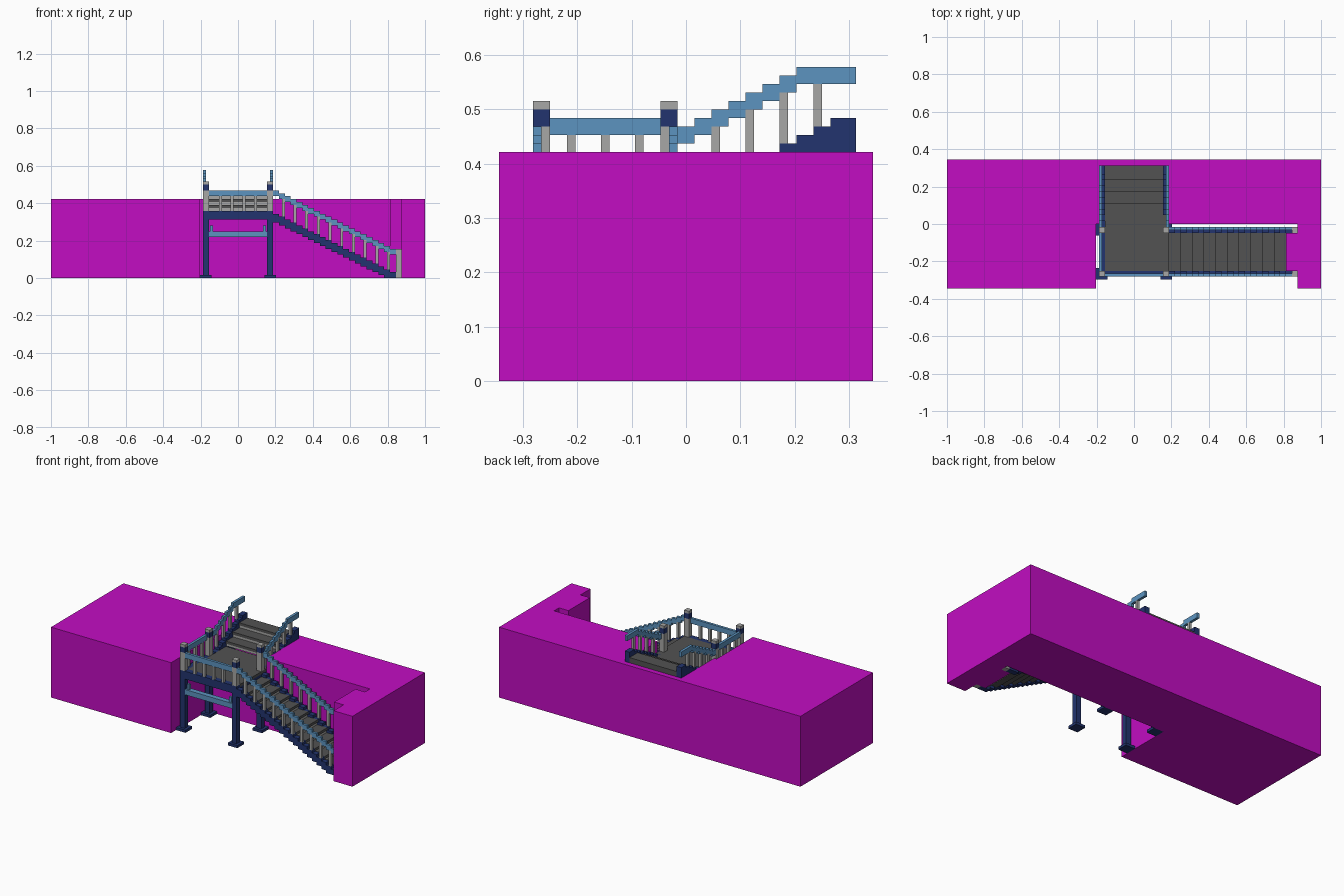
import bpy, bmesh
from mathutils import Vector

old = bpy.data.objects.get("Cube")
if old:
    bpy.data.objects.remove(old, do_unlink=True)

U = 1 / 64  # grid unit; all sizes below are in units


def material(name, r, g, b):
    m = bpy.data.materials.new(name)
    m.use_nodes = True
    m.diffuse_color = (r, g, b, 1)
    m.node_tree.nodes["Principled BSDF"].inputs["Base Color"].default_value = (r, g, b, 1)
    return m


MAGENTA = material("magenta", 0.54, 0.004, 0.54)
BLUE = material("light blue", 0.107, 0.296, 0.527)
NAVY = material("navy", 0.016, 0.034, 0.156)
GREY = material("light grey", 0.39, 0.39, 0.38)
DARK = material("dark grey", 0.084, 0.084, 0.084)


def finish(bm, name, mat):
    bmesh.ops.recalc_face_normals(bm, faces=bm.faces)
    mesh = bpy.data.meshes.new(name)
    bm.to_mesh(mesh)
    bm.free()
    mesh.materials.append(mat)
    ob = bpy.data.objects.new(name, mesh)
    bpy.context.collection.objects.link(ob)
    return ob


def boxes(name, mat, items):
    """Boxes given as (x0, x1, y0, y1, z0, z1)."""
    bm = bmesh.new()
    for x0, x1, y0, y1, z0, z1 in items:
        vs = bmesh.ops.create_cube(bm, size=1)["verts"]
        for v in vs:
            v.co = Vector(((x0 + x1) / 2 + v.co.x * (x1 - x0),
                           (y0 + y1) / 2 + v.co.y * (y1 - y0),
                           (z0 + z1) / 2 + v.co.z * (z1 - z0))) * U
    return finish(bm, name, mat)


def extrude(name, mat, pts, axis, a, b):
    """Extrude a 2D profile along x, y or z from a to b."""
    place = {"x": lambda p, q: (a, p, q), "y": lambda p, q: (p, a, q),
             "z": lambda p, q: (p, q, a)}[axis]
    bm = bmesh.new()
    face = bm.faces.new([bm.verts.new(Vector(place(p, q)) * U) for p, q in pts])
    ext = bmesh.ops.extrude_face_region(bm, geom=[face], use_keep_orig=True)["geom"]
    shift = Vector([(b - a) * U if c == axis else 0 for c in "xyz"])
    bmesh.ops.translate(bm, vec=shift, verts=[g for g in ext if isinstance(g, bmesh.types.BMVert)])
    return finish(bm, name, mat)


def stepped(cols):
    """Outline of a stepped band from (start, end, bottom, top) columns."""
    top, bottom = [], []
    for s, e, lo, hi in cols:
        top += [(s, hi), (e, hi)]
        bottom += [(s, lo), (e, lo)]
    pts = []
    for p in top + bottom[::-1]:
        if not pts or pts[-1] != p:
            pts.append(p)
    return pts


# Surrounding block with the front recess and the upper stair pit
plan = [(-64, -22), (-13, -22), (-13, 0), (56, 0), (56, -3), (52, -3), (52, -16),
        (56, -16), (56, -22), (64, -22), (64, 22), (-64, 22)]
block = extrude("surrounding_block", MAGENTA, plan, "z", 0, 27)
cutter = boxes("pit_cutter", MAGENTA, [(-12, 12, -1, 20, 20, 30)])
cutter.hide_render = True
mod = block.modifiers.new("pit", "BOOLEAN")
mod.operation = "DIFFERENCE"
mod.solver = "EXACT"
mod.object = cutter
bpy.context.view_layer.objects.active = block
bpy.ops.object.modifier_apply(modifier="pit")
bpy.data.objects.remove(cutter, do_unlink=True)

# Platform deck and its edge beams
boxes("platform_deck", DARK, [(-10, 12, -16, 7, 22, 23)])
boxes("front_beam", NAVY, [(-12, 12, -18, -16, 20, 23)])
boxes("side_beams", NAVY, [(-12, -10, -16, -1, 20, 23), (10, 12, -16, -1, 20, 22)])

# Four corner legs with feet, posts, collars and caps
corners = [(x, y) for x in (-11, 11) for y in (-17, -2)]


def at_corners(name, mat, half, z0, z1):
    boxes(name, mat, [(x - half, x + half, y - half, y + half, z0, z1) for x, y in corners])


at_corners("leg_feet", NAVY, 2, 0, 1)
at_corners("legs", NAVY, 1, 1, 20)
at_corners("corner_posts", GREY, 1, 23, 30)
at_corners("post_collars", NAVY, 1, 30, 32)
at_corners("post_caps", GREY, 1, 32, 33)

# Cross bar between the front legs with small end brackets
boxes("cross_bar", BLUE, [(-10, 10, -18, -16, 14, 16)])
boxes("cross_bar_brackets", BLUE, [(s - 0.5, s + 0.5, -17.5, -16.5, 16, 18) for s in (-9, 9)])

# Platform rails and balusters
boxes("front_rail", BLUE, [(-10, 10, -18, -17, 28, 30)])
boxes("front_balusters", GREY, [(x - 0.5, x + 0.5, -18, -17, 23, 28) for x in (-6, -2, 2, 6)])
boxes("side_rail", BLUE, [(-12, -11, -16, -3, 29, 31)])
boxes("side_balusters", GREY, [(-12, -11, y, y + 1, 23, 29) for y in (-14, -10, -6)])

# Long stair: stringers, stepped rails, balusters and end posts
rail = [(12 + 2 * k, 14 + 2 * k, 28 - k, 30 - k) for k in range(21)]
stringer = [(s, e, max(lo - 9, 0), lo - 6) for s, e, lo, hi in rail]
for side, sy, ry in (("front", -18, -18), ("back", -3, -2)):
    extrude(side + "_stair_rail", BLUE, stepped(rail), "y", ry, ry + 1)
    extrude(side + "_stringer", NAVY, stepped(stringer), "y", sy, sy + 2)
    boxes(side + "_stair_balusters", GREY,
          [(x, x + 1, ry, ry + 1, 22 - (x - 12) // 2, 28 - (x - 12) // 2)
           for x in range(15, 52, 4)])
    boxes(side + "_end_post", GREY, [(54, 56, sy, sy + 2, 0, 10)])

# Long stair treads and risers
boxes("long_stair_treads", DARK,
      [(11 + 4 * k, 16 + 4 * k, -16, -3, 20 - 2 * k, 21 - 2 * k) for k in range(10)])
boxes("long_stair_risers", GREY,
      [(14.5 + 4 * k, 15.7 + 4 * k, -16, -3, 19 - 2 * k, 20 - 2 * k) for k in range(10)])

# Short upper stair: rails, stringers and balusters on both sides
up_rail = [(-1 + 2 * k, 1 + 2 * k, 28 + k, 30 + k) for k in range(7)] + [(13, 20, 35, 37)]
up_stringer = [(-1 + 2 * k, 1 + 2 * k, 20, 22 + k) for k in range(9)] + [(17, 20, 20, 31)]
for side, sx, rx in (("right", -12, -12), ("left", 10, 11)):
    extrude(side + "_upper_rail", BLUE, stepped(up_rail), "x", rx, rx + 1)
    extrude(side + "_upper_stringer", NAVY, stepped(up_stringer), "x", sx, sx + 2)
    boxes(side + "_upper_balusters", GREY,
          [(rx, rx + 1, y, y + 1, 22 + (y + 1) // 2, min(28 + (y + 1) // 2, 35))
           for y in (3, 7, 11, 15)])

# Short upper stair treads and risers
boxes("upper_stair_treads", DARK, [(-10, 10, 7, 12, 24, 25), (-10, 10, 11, 16, 26, 27),
                                   (-10, 10, 15, 20, 28, 29), (-10, 10, 19, 20, 26, 28)])
boxes("upper_stair_risers", GREY,
      [(-10, 10, 7.3 + 4 * k, 8.5 + 4 * k, 23 + 2 * k, 24 + 2 * k) for k in range(3)])
